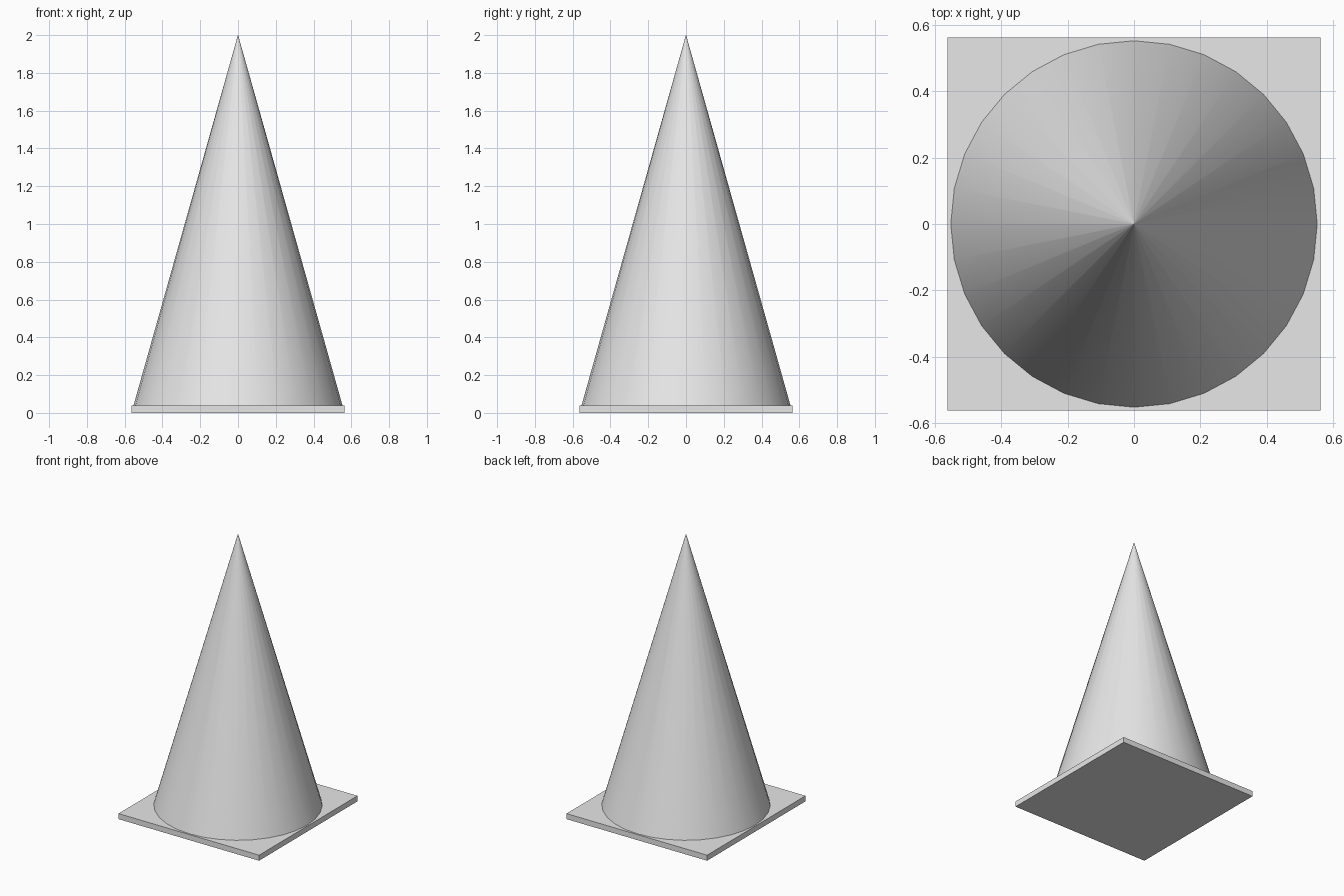
import bpy
import math

default_cube = bpy.data.objects.get("Cube")
if default_cube:
    bpy.data.objects.remove(default_cube, do_unlink=True)

PLATE_HALF = 0.5625
PLATE_THICK = 0.04
HEIGHT = 2.0
CONE_RADIUS = 0.553
TIP_RADIUS = 0.0005

# Single light grey
grey = bpy.data.materials.new("light_grey")
grey.use_nodes = True
colour = (0.8, 0.8, 0.8, 1.0)
grey.diffuse_color = colour
grey.node_tree.nodes["Principled BSDF"].inputs["Base Color"].default_value = colour

# Square base plate
bpy.ops.mesh.primitive_cube_add(size=1, location=(0, 0, PLATE_THICK / 2))
plate = bpy.context.object
plate.name = "base_plate"
plate.scale = (2 * PLATE_HALF, 2 * PLATE_HALF, PLATE_THICK)
bpy.ops.object.transform_apply(location=False, rotation=False, scale=True)
plate.data.materials.append(grey)

# Cone body; the minute flat tip keeps the smooth shading clean to the top
cone_height = HEIGHT - PLATE_THICK
bpy.ops.mesh.primitive_cone_add(
    vertices=32, radius1=CONE_RADIUS, radius2=TIP_RADIUS, depth=cone_height,
    location=(0, 0, PLATE_THICK + cone_height / 2))
cone = bpy.context.object
cone.name = "cone_body"
cone.data.materials.append(grey)
bpy.ops.object.shade_smooth_by_angle(angle=math.radians(30))
